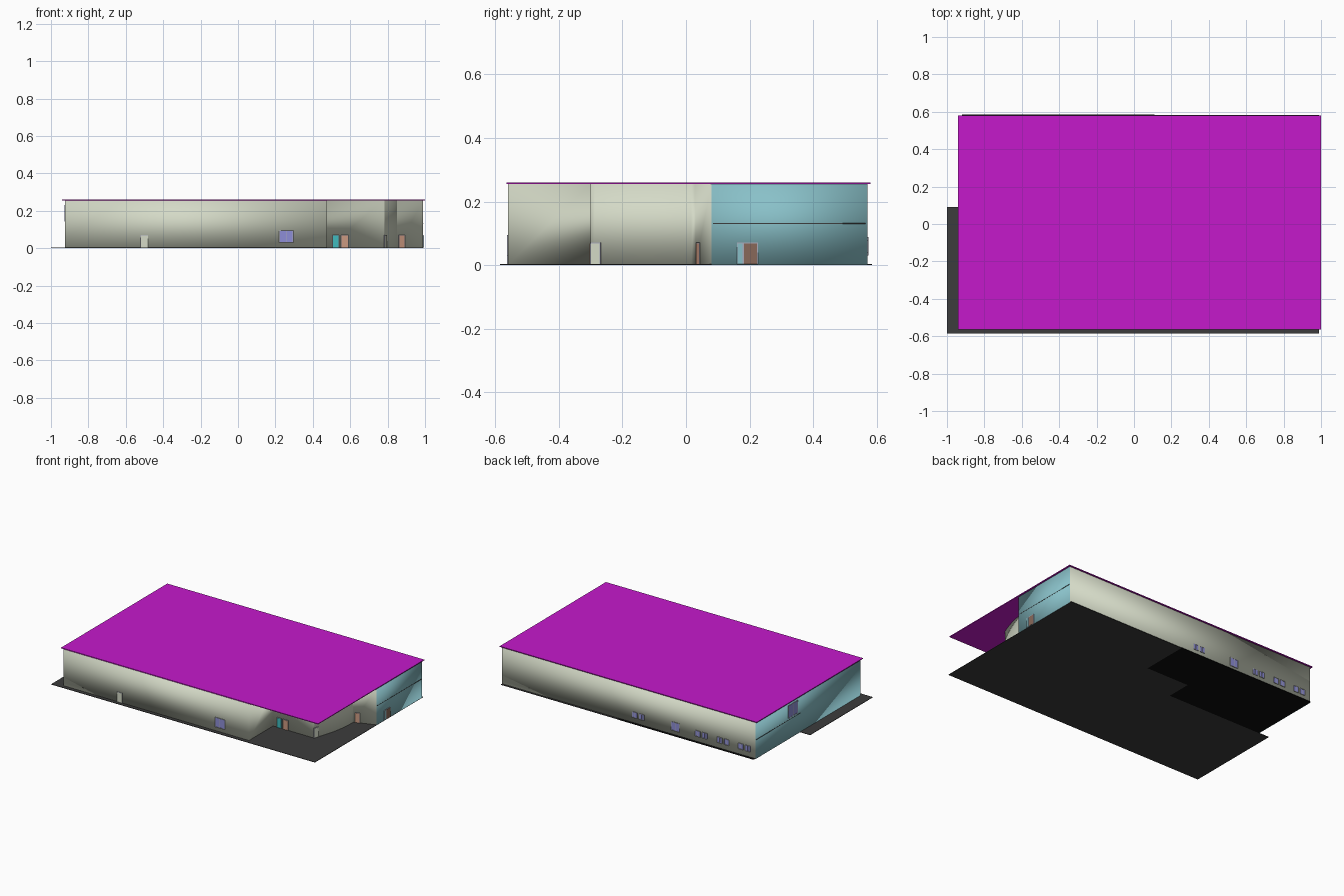
import bpy, bmesh, math

if "Cube" in bpy.data.objects:
    bpy.data.objects.remove(bpy.data.objects["Cube"])


def mat(name, r, g, b):
    m = bpy.data.materials.new(name)
    m.diffuse_color = (r, g, b, 1)
    m.use_nodes = True
    m.node_tree.nodes["Principled BSDF"].inputs["Base Color"].default_value = m.diffuse_color
    return m


CREAM = mat("cream", 0.66, 0.70, 0.57)
TEAL = mat("teal", 0.25, 0.53, 0.58)
ROOF = mat("magenta", 0.56, 0.01, 0.60)
DARK = mat("dark_grey", 0.045, 0.045, 0.045)
BLACK = mat("black", 0.004, 0.004, 0.004)
GLASS = mat("violet_glass", 0.27, 0.27, 0.68)
FRAME = mat("frame", 0.40, 0.41, 0.50)
ORANGE = mat("orange_door", 0.60, 0.32, 0.22)
BROWN = mat("brown_door", 0.25, 0.14, 0.10)
CYAN = mat("cyan_door", 0.05, 0.50, 0.52)


def finish(name, bm, mats):
    me = bpy.data.meshes.new(name)
    bm.to_mesh(me)
    bm.free()
    for m in mats:
        me.materials.append(m)
    ob = bpy.data.objects.new(name, me)
    bpy.context.collection.objects.link(ob)
    return ob


def box(name, center, size, m, angle=0.0):
    bm = bmesh.new()
    bmesh.ops.create_cube(bm, size=1)
    bmesh.ops.scale(bm, vec=size, verts=bm.verts)
    ob = finish(name, bm, [m])
    ob.location = center
    ob.rotation_euler.z = math.radians(angle)
    return ob


def slab(name, pts, z0, z1, m):
    bm = bmesh.new()
    f = bm.faces.new([bm.verts.new((x, y, z0)) for x, y in pts])
    r = bmesh.ops.extrude_face_region(bm, geom=[f])
    bmesh.ops.translate(bm, vec=(0, 0, z1 - z0),
                        verts=[v for v in r["geom"] if isinstance(v, bmesh.types.BMVert)])
    bmesh.ops.recalc_face_normals(bm, faces=bm.faces)
    return finish(name, bm, [m])


def door(name, x, y, w, angle, m, h=0.068):
    # Frame with a slightly prouder leaf
    box(name + "_frame", (x, y, h / 2 + 0.003), (w, 0.005, h), FRAME, angle)
    box(name, (x, y, h / 2 + 0.002), (w - 0.005, 0.007, h - 0.004), m, angle)


def window(name, x, y, z0, w, h, angle, panes=2):
    # Glass pane with border bars and mullions
    a = math.radians(angle)
    box(name + "_glass", (x, y, z0 + h / 2), (w, 0.004, h), GLASS, angle)
    for i in range(panes + 1):
        s = (i / panes - 0.5) * (w - 0.003)
        box(name + "_bar", (x + s * math.cos(a), y + s * math.sin(a), z0 + h / 2),
            (0.003, 0.007, h), FRAME, angle)
    for z in (z0, z0 + h):
        box(name + "_rail", (x, y, z), (w, 0.007, 0.003), FRAME, angle)


# Outer walls: one closed ribbon with the recessed entrance and curved bay
H, R, N = 0.256, 0.813, 24
a0 = -math.asin(0.33 / R)
pts = [(-0.925, -0.56), (0.475, -0.56), (0.475, -0.30)]
pts += [(0.85 - R + R * math.cos(a0 * (1 - i / N)), 0.03 + R * math.sin(a0 * (1 - i / N)))
        for i in range(N + 1)]
pts += [(0.99, 0.08), (0.99, 0.57), (-0.925, 0.57)]
n = len(pts)
bm = bmesh.new()
low = [bm.verts.new((x, y, 0.001)) for x, y in pts]
top = [bm.verts.new((x, y, H)) for x, y in pts]
for i in range(n):
    j = (i + 1) % n
    f = bm.faces.new((low[i], low[j], top[j], top[i]))
    f.material_index = 1 if i in (n - 3, n - 1) else 0
    f.smooth = 3 <= i < 3 + N
walls = finish("outer_walls", bm, [CREAM, TEAL])
bpy.context.view_layer.objects.active = walls
walls.select_set(True)
bpy.ops.object.shade_smooth_by_angle(angle=math.radians(10))
solid = walls.modifiers.new("thickness", "SOLIDIFY")
solid.thickness = 0.008
solid.offset = -1

# Roof and floors
box("roof", (0.03, 0.0075, 0.2575), (1.94, 1.145, 0.005), ROOF)
slab("ground_floor", [(-1, -0.585), (0.99, -0.585), (0.99, 0.583), (0.11, 0.583),
                      (0.11, 0.26), (-0.21, 0.26), (-0.21, 0.09), (-1, 0.09)], 0, 0.003, DARK)
slab("rear_floor", [(-0.92, 0.09), (-0.21, 0.09), (-0.21, 0.26), (0.11, 0.26),
                    (0.11, 0.585), (-0.92, 0.585)], 0, 0.003, BLACK)
box("upper_floor", (0.0325, 0.325, 0.131), (1.917, 0.48, 0.003), DARK)

# Doors
door("front_door", -0.50, -0.56, 0.04, 0, CREAM)
door("cyan_door", 0.523, -0.30, 0.036, 0, CYAN)
door("orange_door", 0.571, -0.30, 0.04, 0, ORANGE)
door("bay_door", 0.788, -0.284, 0.034, 67, CREAM)
door("angled_door", 0.875, 0.039, 0.034, 19.7, ORANGE)
door("side_panel", 0.99, 0.17, 0.02, 90, TEAL)
door("side_door", 0.99, 0.203, 0.046, 90, BROWN)

# Windows
window("front_window", 0.258, -0.56, 0.032, 0.075, 0.062, 0)
window("side_window", -0.925, 0.17, 0.145, 0.10, 0.085, 90)
window("rear_large_window", -0.32, 0.57, 0.032, 0.062, 0.055, 0)
for x in (-0.04, -0.515, -0.68, -0.84):
    for s in (-0.026, 0.026):
        window("rear_window", x + s, 0.57, 0.04, 0.038, 0.036, 0)
